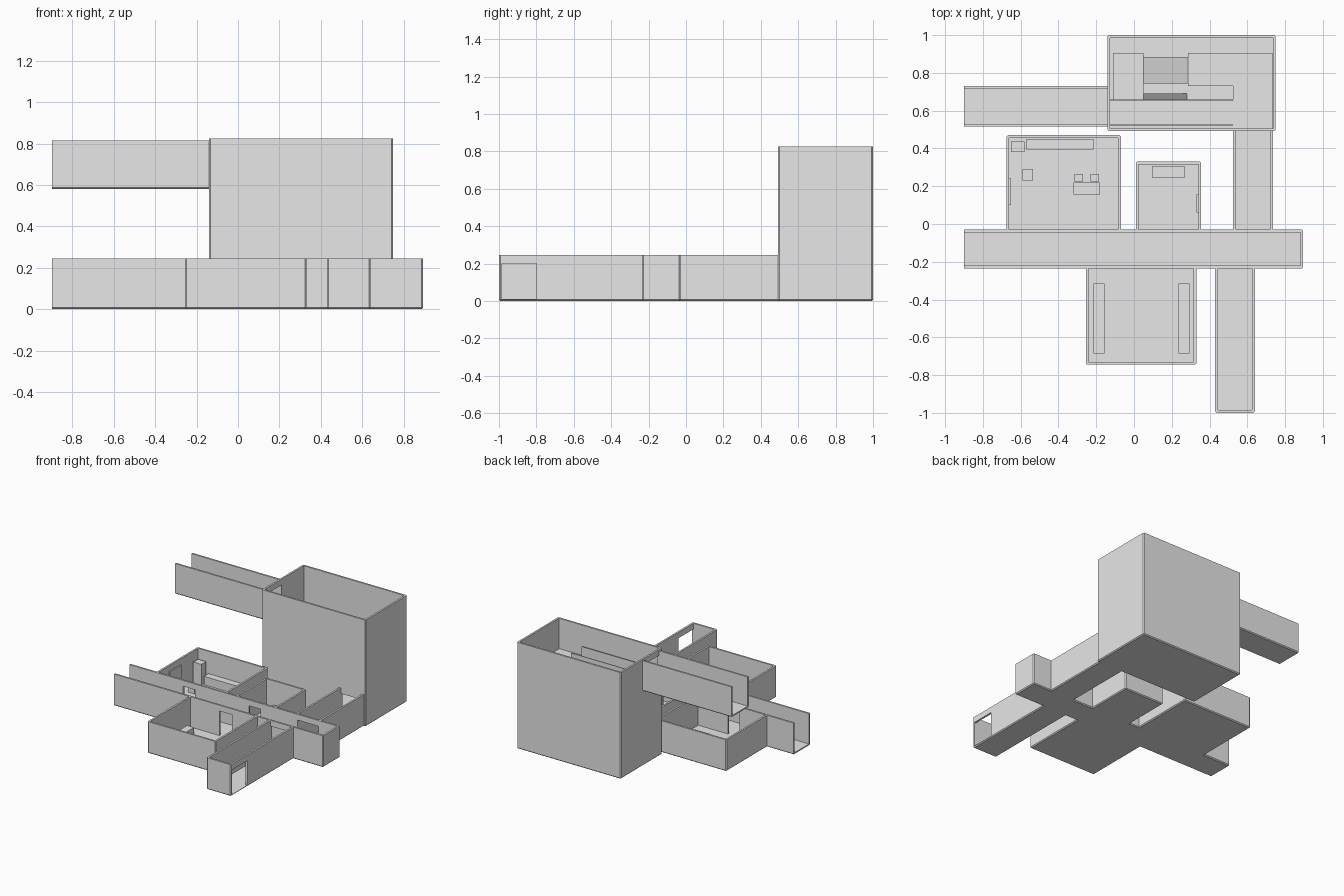
import bpy
import bmesh

cube = bpy.data.objects.get("Cube")
if cube:
    bpy.data.objects.remove(cube, do_unlink=True)

plaster = bpy.data.materials.new("plain_grey")
plaster.use_nodes = True
GREY = (0.8, 0.8, 0.8, 1)
plaster.diffuse_color = GREY
plaster.node_tree.nodes["Principled BSDF"].inputs["Base Color"].default_value = GREY

WALL, FLOOR, CHAMFER = 0.014, 0.01, 0.007
LOW, DOOR = 0.245, 0.2


def finish(name, bm):
    bmesh.ops.recalc_face_normals(bm, faces=bm.faces)
    mesh = bpy.data.meshes.new(name)
    bm.to_mesh(mesh)
    bm.free()
    mesh.materials.append(plaster)
    obj = bpy.data.objects.new(name, mesh)
    bpy.context.scene.collection.objects.link(obj)
    return obj


def box_mesh(x, y, z):
    bm = bmesh.new()
    bmesh.ops.create_cube(bm, size=1)
    for v in bm.verts:
        v.co = [r[0] if c < 0 else r[1] for c, r in zip(v.co, (x, y, z))]
    return bm


def box(name, x, y, z):
    return finish(name, box_mesh(x, y, z))


def prism(name, profile, y):
    """Extrude an x-z profile between two y values."""
    bm = bmesh.new()
    face = bm.faces.new([bm.verts.new((px, y[0], pz)) for px, pz in profile])
    grown = bmesh.ops.extrude_face_region(bm, geom=[face])["geom"]
    moved = [g for g in grown if isinstance(g, bmesh.types.BMVert)]
    bmesh.ops.translate(bm, verts=moved, vec=(0, y[1] - y[0], 0))
    return finish(name, bm)


def room(name, x, y, z, open_sides="", doors=()):
    """Roofless room: chamfered shell, hollowed out, with doorways cut."""
    bm = box_mesh(x, y, z)
    sides = {"left": (0, x[0]), "right": (0, x[1]), "front": (1, y[0]), "back": (1, y[1])}
    skip = [(2, z[1])] + [sides[s] for s in open_sides.split()]

    def sharp(edge):
        return any(all(abs(v.co[axis] - at) < 1e-5 for v in edge.verts) for axis, at in skip)

    bmesh.ops.bevel(bm, geom=[e for e in bm.edges if not sharp(e)],
                    offset=CHAMFER, segments=1, affect='EDGES')
    shell = finish(name, bm)

    # Inner space reaches past every open side
    def span(low, high, r):
        return (r[0] + (-0.1 if low in open_sides else WALL),
                r[1] - (-0.1 if high in open_sides else WALL))

    cuts = [(span("left", "right", x), span("front", "back", y), (z[0] + FLOOR, z[1] + 0.1))]
    cuts += doors
    helpers = []
    for i, cut in enumerate(cuts):
        cutter = box("%s_cutter_%d" % (name, i), *cut)
        cutter.hide_render = True
        mod = shell.modifiers.new("cut", 'BOOLEAN')
        mod.operation, mod.solver, mod.object = 'DIFFERENCE', 'EXACT', cutter
        helpers.append(cutter)

    # Bake the cuts and drop the helpers
    graph = bpy.context.evaluated_depsgraph_get()
    baked = bpy.data.meshes.new_from_object(shell.evaluated_get(graph))
    shell.modifiers.clear()
    shell.data = baked
    for cutter in helpers:
        bpy.data.objects.remove(cutter, do_unlink=True)
    return shell


def door(x, y, base=0.0):
    return (x, y, (base + FLOOR, base + DOOR))


# Main hallway, with doorways to every room
FRONT, BACK = -0.235, -0.03
back_cut = (BACK - 0.03, BACK + 0.02)
front_cut = (FRONT - 0.02, FRONT + 0.03)
room("main_hallway", (-0.9, 0.895), (FRONT, BACK), (0, LOW), "left", [
    door((-0.44, -0.34), back_cut),
    door((0.125, 0.225), back_cut),
    door((0.54, 0.72), back_cut),
    door((0.005, 0.115), front_cut),
    door((0.445, 0.625), front_cut)])

# Rooms and passages joined to the hallway, lapping into its walls
back_lap, front_lap = BACK - 0.01, FRONT + 0.01
room("large_room", (-0.675, -0.07), (back_lap, 0.47), (0, LOW), "front")
room("small_room", (0.01, 0.355), (back_lap, 0.33), (0, LOW), "front")
room("front_room", (-0.255, 0.33), (-0.745, front_lap), (0, LOW), "back")
room("hall_passage", (0.525, 0.735), (back_lap, 0.5), (0, LOW), "front back")
room("front_passage", (0.43, 0.64), (-1, front_lap), (0, LOW), "back",
     [door((0.6, 0.7), (-0.985, -0.8))])

# Tall stair hall and the raised passage leaving it
UPPER = 0.58
room("stair_hall", (-0.14, 0.75), (0.492, 1), (0, 0.825), "", [
    door((0.54, 0.72), (0.45, 0.53)),
    door((-0.2, -0.1), (0.53, 0.715), UPPER)])
room("upper_passage", (-0.9, -0.13), (0.515, 0.73), (UPPER, 0.815), "left right")

# Stair hall: upper gallery around the stairwell
deck = (UPPER - 0.01, UPPER + FLOOR)
box("gallery_walkway", (-0.13, 0.525), (0.5, 0.655), deck)
box("gallery_side", (0.525, 0.732), (0.5, 0.905), deck)
box("gallery_back", (0.285, 0.525), (0.73, 0.905), deck)
for name, y in (("front_rail", 0.525), ("stairwell_rail", 0.655)):
    box(name, (-0.13, 0.525), (y - 0.003, y + 0.003), (UPPER, UPPER + 0.09))

# Stair hall: half landing with a lower and an upper ramp
MID = 0.3
box("half_landing", (-0.11, 0.05), (0.66, 0.905), (FLOOR / 2, MID))
prism("lower_ramp", [(0.05, FLOOR / 2), (0.285, FLOOR / 2), (0.05, MID)], (0.658, 0.69))
prism("upper_ramp", [(0.05, MID - 0.03), (0.285, deck[0]), (0.285, deck[1]), (0.05, MID)],
      (0.745, 0.885))

# Furniture
def furniture(name, x, y, height):
    box(name, x, y, (FLOOR / 2, height))


furniture("counter", (-0.57, -0.215), (0.395, 0.45), 0.075)
furniture("cabinet", (-0.65, -0.58), (0.38, 0.438), 0.17)
furniture("stool", (-0.59, -0.535), (0.23, 0.29), 0.05)
furniture("desk", (-0.32, -0.18), (0.155, 0.22), 0.075)
for side, x in (("right", -0.315), ("left", -0.23)):
    furniture(side + "_chair", (x, x + 0.045), (0.225, 0.265), 0.055)
furniture("small_room_bench", (0.095, 0.27), (0.245, 0.305), 0.065)
for side, x in (("right", -0.215), ("left", 0.235)):
    furniture(side + "_long_bench", (x, x + 0.058), (-0.685, -0.315), 0.06)

# Wall boards
box("large_room_board", (-0.665, -0.652), (0.1, 0.24), (0.1, 0.2))
box("small_room_board", (0.331, 0.345), (0.06, 0.155), (0.1, 0.2))
